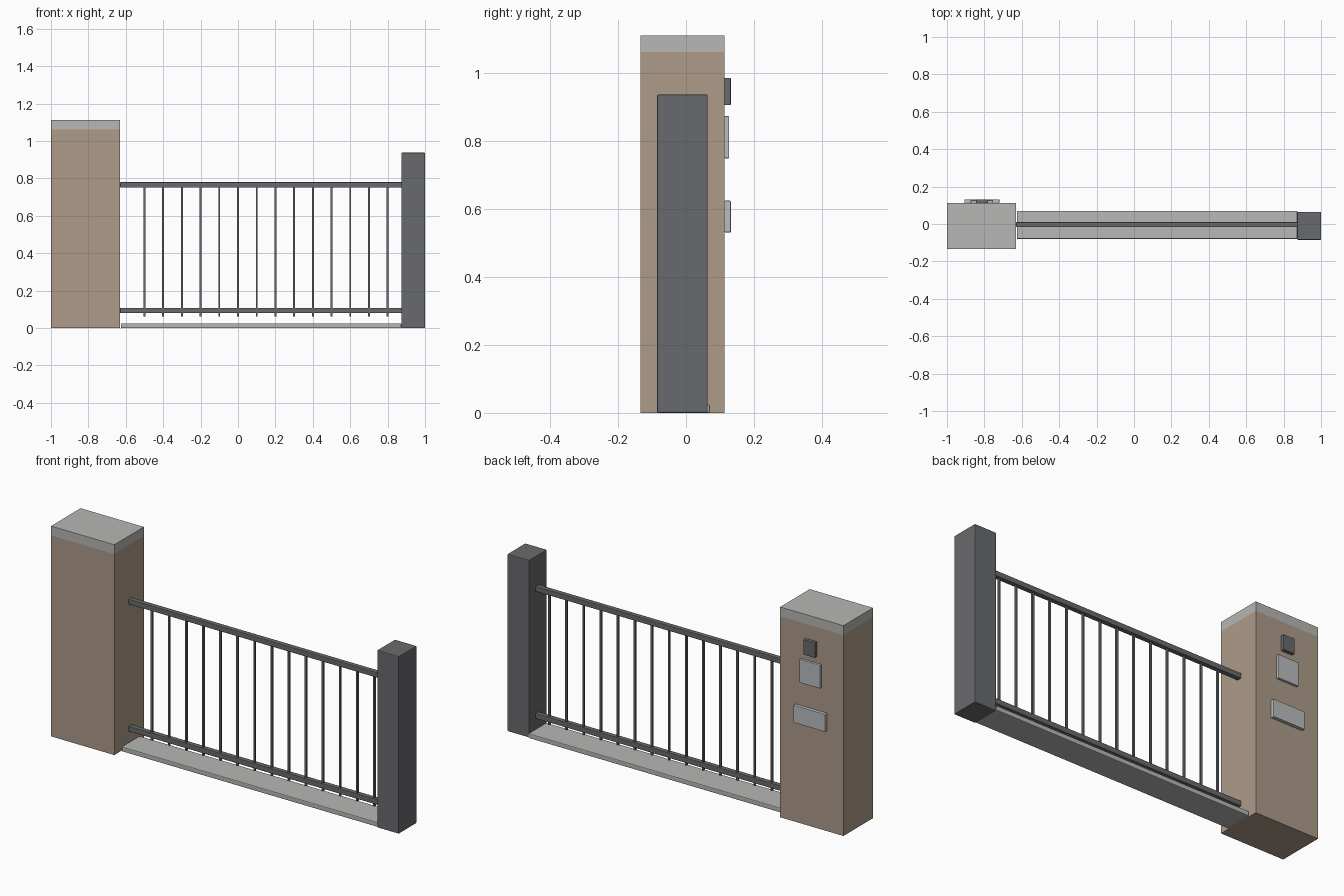
import bpy
import bmesh
from mathutils import Vector

if "Cube" in bpy.data.objects:
    bpy.data.objects.remove(bpy.data.objects["Cube"])


def srgb(v):
    v /= 255
    return v / 12.92 if v <= 0.04045 else ((v + 0.055) / 1.055) ** 2.4


def material(name, r, g, b):
    mat = bpy.data.materials.new(name)
    mat.use_nodes = True
    col = (srgb(r), srgb(g), srgb(b), 1)
    mat.diffuse_color = col
    mat.node_tree.nodes["Principled BSDF"].inputs["Base Color"].default_value = col
    return mat


TAN = material("tan render", 174, 155, 138)
STONE = material("light stone", 183, 183, 181)
STEEL = material("pale steel", 186, 188, 190)
DARK = material("anthracite metal", 105, 106, 109)


def box(name, mat, x, y, z, bevel=0.0):
    """Box from (min, max) ranges on each axis, with optional chamfered edges."""
    lo, hi = Vector((x[0], y[0], z[0])), Vector((x[1], y[1], z[1]))
    bm = bmesh.new()
    bmesh.ops.create_cube(bm, size=1)
    for v in bm.verts:
        v.co = (lo + hi) / 2 + v.co * (hi - lo)
    if bevel:
        bmesh.ops.bevel(bm, geom=bm.edges[:], offset=bevel, segments=2,
                        profile=0.5, affect='EDGES')
    mesh = bpy.data.meshes.new(name)
    bm.to_mesh(mesh)
    bm.free()
    mesh.materials.append(mat)
    obj = bpy.data.objects.new(name, mesh)
    bpy.context.collection.objects.link(obj)
    return obj


# Wide pillar with its cap
PX, PY = (-1.0, -0.63), (-0.134, 0.113)
box("pillar", TAN, PX, PY, (0, 1.063))
box("pillar_cap", STONE, PX, PY, (1.063, 1.112))

# Slim end post and the floor slab between
box("end_post", DARK, (0.873, 1.0), (-0.085, 0.064), (0, 0.938), 0.004)
box("floor_slab", STONE, (-0.626, 0.873), (-0.08, 0.07), (0, 0.025), 0.004)

# Gate rails
RY = -0.003
for name, z in (("lower_rail", 0.08), ("upper_rail", 0.752)):
    box(name, DARK, (-0.63, 0.876), (RY - 0.013, RY + 0.013), (z, z + 0.028), 0.003)

# Evenly spaced gate bars
for i in range(14):
    x = -0.5 + 0.1 * i
    box(f"gate_bar_{i + 1}", DARK, (x - 0.005, x + 0.005),
        (RY - 0.005, RY + 0.005), (0.063, 0.76))

# Fittings on the back of the pillar: name, material, half width, depth, z range
CX = -0.813
for name, mat, hw, depth, z in (
        ("intercom", DARK, 0.033, 0.019, (0.907, 0.987)),
        ("notice_plate", STEEL, 0.06, 0.014, (0.75, 0.874)),
        ("letter_flap", STEEL, 0.093, 0.019, (0.532, 0.625))):
    box(name, mat, (CX - hw, CX + hw), (PY[1], PY[1] + depth), z, 0.002)
